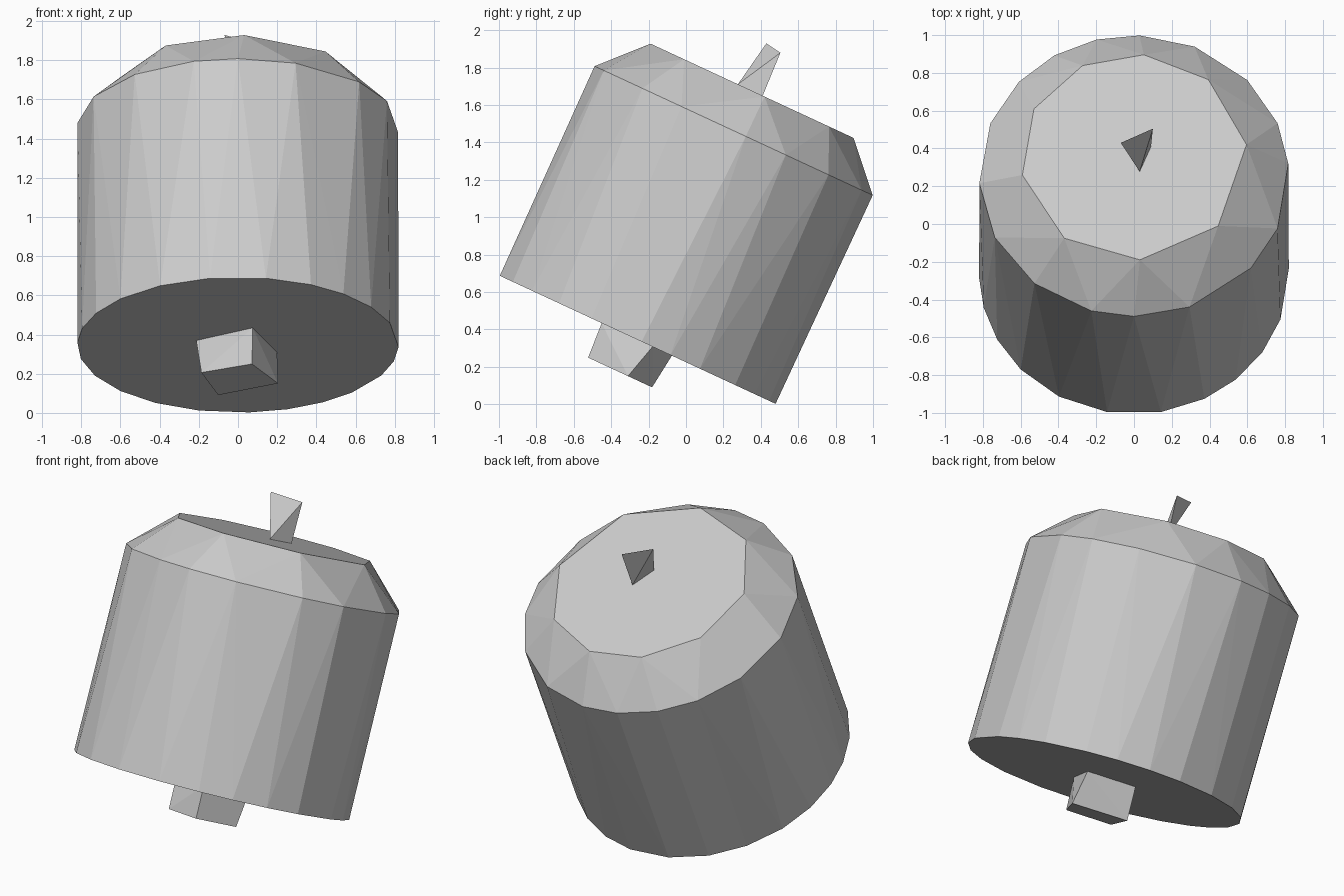
import bpy, bmesh
from math import radians, cos, sin
from mathutils import Matrix, Vector

if "Cube" in bpy.data.objects:
    bpy.data.objects.remove(bpy.data.objects["Cube"])

# Whole model leans towards +y; local z is the body's axis
TILT = Matrix.Translation((0, -0.263, 0.347)) @ Matrix.Rotation(radians(-24.9), 4, 'X')


def ring(radius, z, degrees):
    """Points on a circle at height z along the axis."""
    return [(radius * cos(radians(a)), radius * sin(radians(a)), z) for a in degrees]


def hull(name, points):
    """Closed faceted solid around the given points."""
    bm = bmesh.new()
    for p in points:
        bm.verts.new(TILT @ Vector(p))
    bmesh.ops.convex_hull(bm, input=bm.verts[:])
    bmesh.ops.dissolve_limit(bm, angle_limit=radians(1), verts=bm.verts[:], edges=bm.edges[:])
    bmesh.ops.recalc_face_normals(bm, faces=bm.faces[:])
    mesh = bpy.data.meshes.new(name)
    bm.to_mesh(mesh)
    bm.free()
    obj = bpy.data.objects.new(name, mesh)
    bpy.context.collection.objects.link(obj)
    return obj


# Uneven facets: sides thin out from the base to the cap
base_angles = [2, 14, 27, 45, 58, 72, 86, 104, 121, 137, 153, 168, 182, 194,
               208, 223, 241, 260, 280, 297, 311, 326, 341]
shoulder_angles = [5, 22, 43, 67, 88, 104, 121, 138, 158, 183, 206, 230, 254,
                   270, 291, 319, 338]
cap_angles = [7, 49, 85, 117, 152, 190, 232, 273, 318]

# Drum body with bevelled shoulder
hull("drum_body", ring(0.82, 0, base_angles)
     + ring(0.82, 1.23, shoulder_angles)
     + ring(0.60, 1.465, cap_angles))

# Slightly twisted square peg under the base
hull("bottom_peg", ring(0.22, 0.0, [25, 110, 194, 290])
     + ring(0.208, -0.198, [11, 119, 206, 290]))

# Thin wedge-shaped pin on the cap
hull("top_pin", [(-0.07, -0.038, 1.727), (0.10, 0.051, 1.713),
                 (0.03, -0.084, 1.465), (0.09, 0.062, 1.465)])
